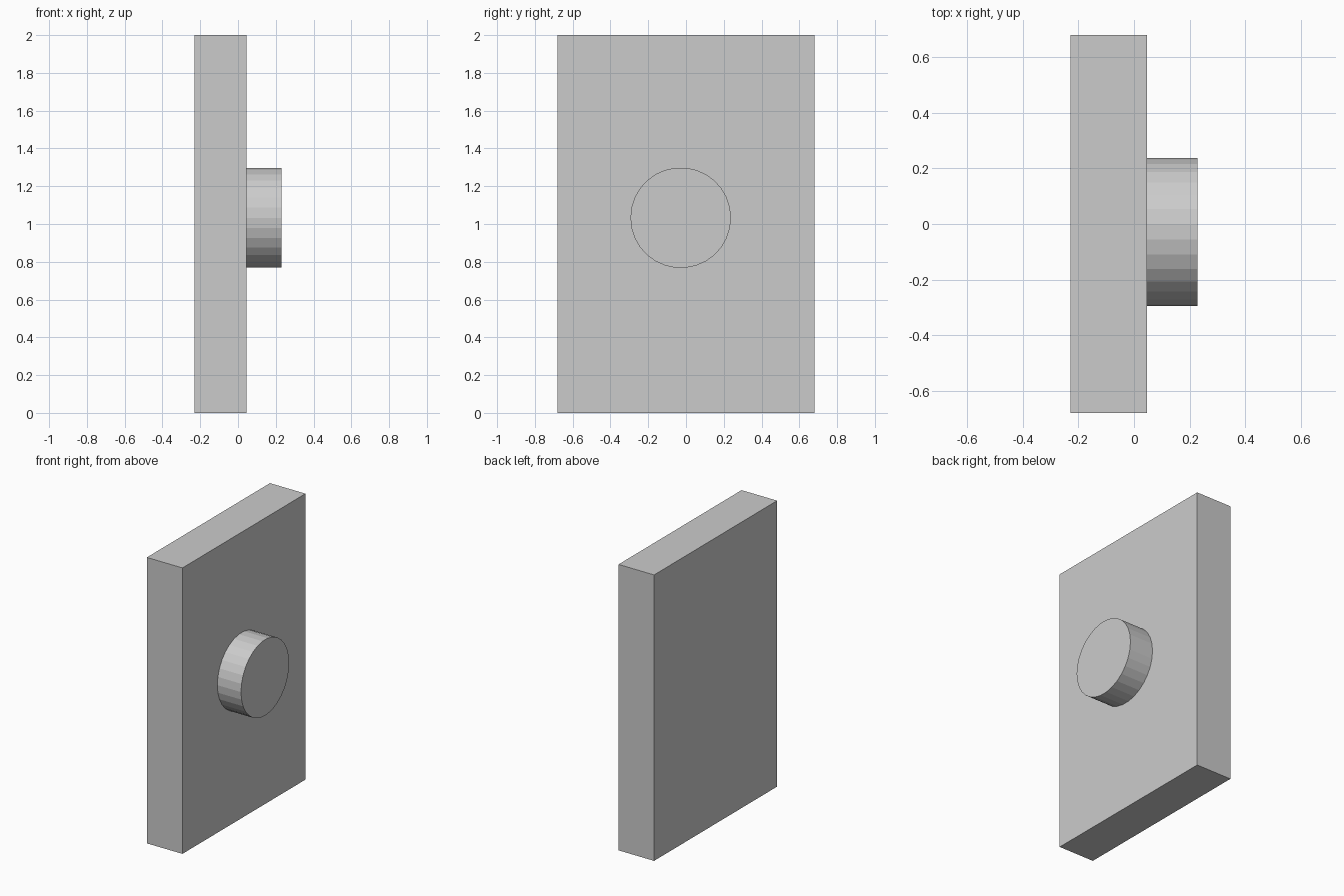
import bpy, bmesh
from math import cos, sin, pi
from mathutils import Matrix, Vector

if "Cube" in bpy.data.objects:
    bpy.data.objects.remove(bpy.data.objects["Cube"])


def make_object(name, bm):
    bmesh.ops.recalc_face_normals(bm, faces=bm.faces)
    mesh = bpy.data.meshes.new(name)
    bm.to_mesh(mesh)
    bm.free()
    obj = bpy.data.objects.new(name, mesh)
    bpy.context.collection.objects.link(obj)
    return obj


X_BACK, X_PLATE, X_FRONT = -0.229, 0.046, 0.229

# Upright rectangular plate standing on the ground
bm = bmesh.new()
size = Vector((X_PLATE - X_BACK, 1.36, 2.0))
centre = Vector(((X_PLATE + X_BACK) / 2, 0, 1.0))
bmesh.ops.create_cube(bm, size=1, matrix=Matrix.Translation(centre) @ Matrix.Diagonal(size.to_4d()))
make_object("wall_plate", bm)

# Round flat-faced button with 30 sides, extruded out of the plate
SIDES, RADIUS, CY, CZ = 30, 0.266, -0.028, 1.033
bm = bmesh.new()
ring = [bm.verts.new((X_PLATE, CY + RADIUS * cos(2 * pi * i / SIDES),
                      CZ + RADIUS * sin(2 * pi * i / SIDES))) for i in range(SIDES)]
base = bm.faces.new(ring)
result = bmesh.ops.extrude_face_region(bm, geom=[base], use_keep_orig=True)
cap_verts = [g for g in result["geom"] if isinstance(g, bmesh.types.BMVert)]
bmesh.ops.translate(bm, verts=cap_verts, vec=(X_FRONT - X_PLATE, 0, 0))
make_object("round_button", bm)
